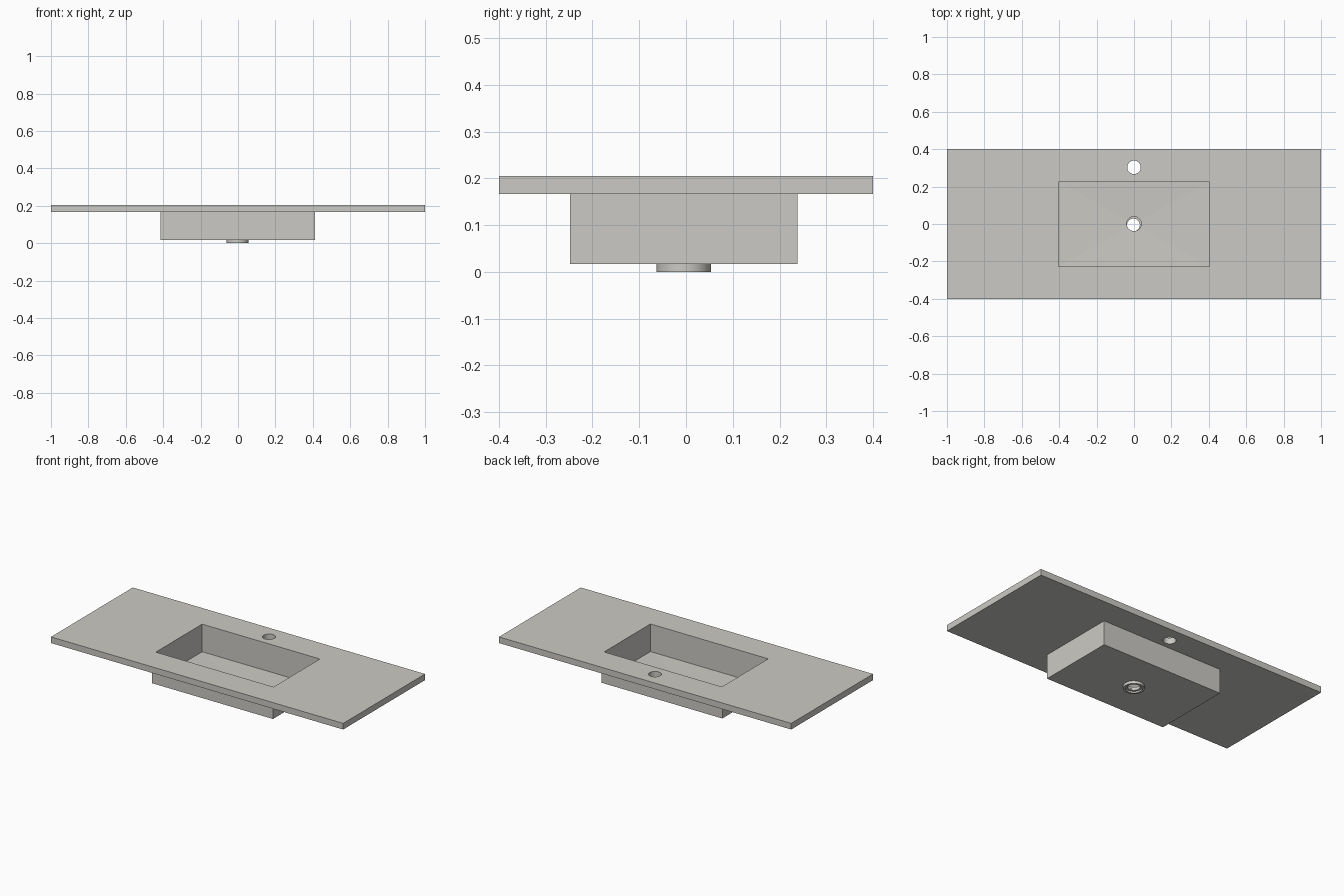
import bpy, bmesh, math

if "Cube" in bpy.data.objects:
    bpy.data.objects.remove(bpy.data.objects["Cube"])

stone = bpy.data.materials.new("warm light grey")
stone.diffuse_color = (0.60, 0.59, 0.555, 1)
stone.use_nodes = True
stone.node_tree.nodes["Principled BSDF"].inputs["Base Color"].default_value = stone.diffuse_color


def make(name, bm):
    bmesh.ops.recalc_face_normals(bm, faces=bm.faces[:])
    me = bpy.data.meshes.new(name)
    bm.to_mesh(me)
    bm.free()
    me.materials.append(stone)
    ob = bpy.data.objects.new(name, me)
    bpy.context.collection.objects.link(ob)
    return ob


def box(name, x0, x1, y0, y1, z0, z1, dip=None):
    """Box; with dip, the bottom is a shallow pyramid down to the drain."""
    bm = bmesh.new()
    ring = [(x0, y0), (x1, y0), (x1, y1), (x0, y1)]
    lo = [bm.verts.new((x, y, z0)) for x, y in ring]
    hi = [bm.verts.new((x, y, z1)) for x, y in ring]
    bm.faces.new(hi)
    for i in range(4):
        j = (i + 1) % 4
        bm.faces.new((lo[i], lo[j], hi[j], hi[i]))
    if dip is None:
        bm.faces.new(lo[::-1])
    else:
        tip = bm.verts.new((0, 0, dip))
        for i in range(4):
            bm.faces.new((lo[(i + 1) % 4], lo[i], tip))
    return make(name, bm)


def lathe(name, cx, cy, profile, n=48):
    """Revolve a closed (radius, z) profile round a vertical axis."""
    bm = bmesh.new()
    rings = []
    for k in range(n):
        a = 2 * math.pi * k / n
        rings.append([bm.verts.new((cx + r * math.cos(a), cy + r * math.sin(a), z))
                      for r, z in profile])
    m = len(profile)
    for k in range(n):
        a, b = rings[k], rings[(k + 1) % n]
        for i in range(m):
            j = (i + 1) % m
            bm.faces.new((a[i], b[i], b[j], a[j]))
    return make(name, bm)


def cylinder(name, cx, cy, r, z0, z1, n=48):
    bm = bmesh.new()
    bmesh.ops.create_cone(bm, cap_ends=True, segments=n, radius1=r, radius2=r, depth=z1 - z0)
    bmesh.ops.translate(bm, verts=bm.verts[:], vec=(cx, cy, (z0 + z1) / 2))
    return make(name, bm)


def boolean(ob, other, op):
    mod = ob.modifiers.new(op, 'BOOLEAN')
    mod.operation, mod.object, mod.solver = op, other, 'EXACT'
    bpy.context.view_layer.objects.active = ob
    bpy.ops.object.modifier_apply(modifier=mod.name)
    bpy.data.objects.remove(other)


# countertop slab joined with the outer basin box
top = box("vanity_top", -1, 1, -0.4, 0.4, 0.167, 0.205)
boolean(top, box("basin_shell", -0.415, 0.413, -0.248, 0.238, 0.017, 0.19), 'UNION')

# basin hollow, tap hole and drain hole
boolean(top, box("basin_cutter", -0.403, 0.403, -0.228, 0.225, 0.034, 0.3, 0.028), 'DIFFERENCE')
boolean(top, cylinder("tap_cutter", 0, 0.303, 0.036, 0.1, 0.3), 'DIFFERENCE')
boolean(top, cylinder("drain_cutter", 0, 0.001, 0.039, -0.05, 0.1), 'DIFFERENCE')

# drain collar under the basin, with a stepped bore
collar = lathe("drain_collar", -0.003, -0.005, [
    (0.0585, 0.0), (0.0585, 0.017), (0.034, 0.017),
    (0.034, 0.010), (0.046, 0.010), (0.046, 0.0)])

# smooth the round parts, keep edges sharp
for ob in (top, collar):
    bpy.ops.object.select_all(action='DESELECT')
    ob.select_set(True)
    bpy.context.view_layer.objects.active = ob
    bpy.ops.object.shade_smooth_by_angle(angle=math.radians(20))
# the shallow basin floor stays faceted
for p in top.data.polygons:
    if p.normal.z > 0.5:
        p.use_smooth = False
